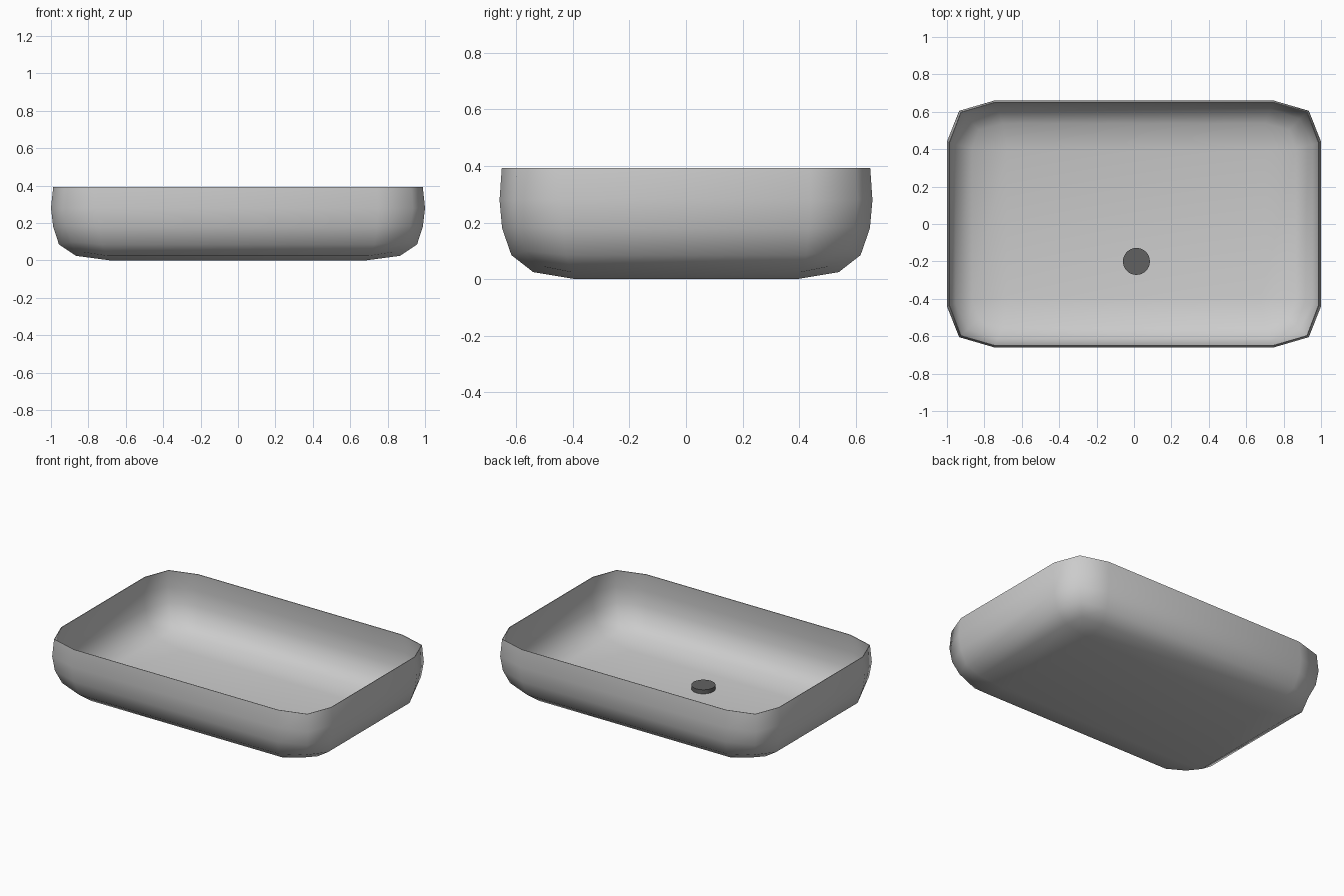
import bpy
import bmesh

cube = bpy.data.objects.get("Cube")
if cube:
    bpy.data.objects.remove(cube, do_unlink=True)


def make_material(name, value):
    mat = bpy.data.materials.new(name)
    mat.use_nodes = True
    color = (value, value, value, 1)
    mat.diffuse_color = color
    mat.node_tree.nodes["Principled BSDF"].inputs["Base Color"].default_value = color
    return mat


def ring_points(level):
    """Twelve points round a rectangle with two-facet corners."""
    (side, side_y), (corner_x, corner_y), (front_x, front), z, corner_z = level
    quarter = [(side, side_y, z), (corner_x, corner_y, corner_z), (front_x, front, z)]
    points = []
    for sx, sy in ((1, 1), (-1, 1), (-1, -1), (1, -1)):
        part = quarter if sx * sy > 0 else quarter[::-1]
        points += [(x * sx, y * sy, h) for x, y, h in part]
    return points


# Each level: side point, corner point, front point, height, corner height
LEVELS = [
    ((0.68, 0.39), (0.68, 0.39), (0.68, 0.39), 0.0, 0.0),
    ((0.867, 0.405), (0.83, 0.505), (0.70, 0.54), 0.025, 0.045),
    ((0.957, 0.425), (0.89, 0.565), (0.73, 0.617), 0.085, 0.1),
    ((0.988, 0.435), (0.922, 0.595), (0.745, 0.65), 0.18, 0.185),
    ((1.0, 0.44), (0.935, 0.605), (0.75, 0.659), 0.28, 0.28),
    ((0.988, 0.435), (0.926, 0.598), (0.745, 0.651), 0.393, 0.393),
]

# Basin shell: lofted rings, open at the top
bm = bmesh.new()
rings = [[bm.verts.new(p) for p in ring_points(level)] for level in LEVELS]
bm.faces.new(rings[0])
for low, high in zip(rings, rings[1:]):
    for i in range(len(low)):
        j = (i + 1) % len(low)
        bm.faces.new((low[i], low[j], high[j], high[i]))
bmesh.ops.remove_doubles(bm, verts=bm.verts, dist=0.0001)
bmesh.ops.recalc_face_normals(bm, faces=bm.faces)
floor = min(bm.faces, key=lambda f: f.calc_center_median().z)
if floor.normal.z > 0:
    bmesh.ops.reverse_faces(bm, faces=bm.faces)
mesh = bpy.data.meshes.new("basin")
bm.to_mesh(mesh)
bm.free()
basin = bpy.data.objects.new("basin", mesh)
bpy.context.collection.objects.link(basin)
mesh.materials.append(make_material("light grey ceramic", 0.6))

# Thin wall
bpy.ops.object.select_all(action="DESELECT")
basin.select_set(True)
bpy.context.view_layer.objects.active = basin
wall = basin.modifiers.new("wall", "SOLIDIFY")
wall.thickness = 0.004
wall.offset = -1
bpy.ops.object.modifier_apply(modifier=wall.name)
bpy.ops.object.shade_smooth_by_angle(angle=1.05)

# Drain cover on the basin floor
bpy.ops.mesh.primitive_cylinder_add(vertices=32, radius=0.072, depth=0.03,
                                    location=(0.013, -0.2, 0.016))
drain = bpy.context.object
drain.name = "drain_cover"
drain.data.materials.append(make_material("dark grey metal", 0.12))
bpy.ops.object.shade_smooth_by_angle(angle=0.6)
